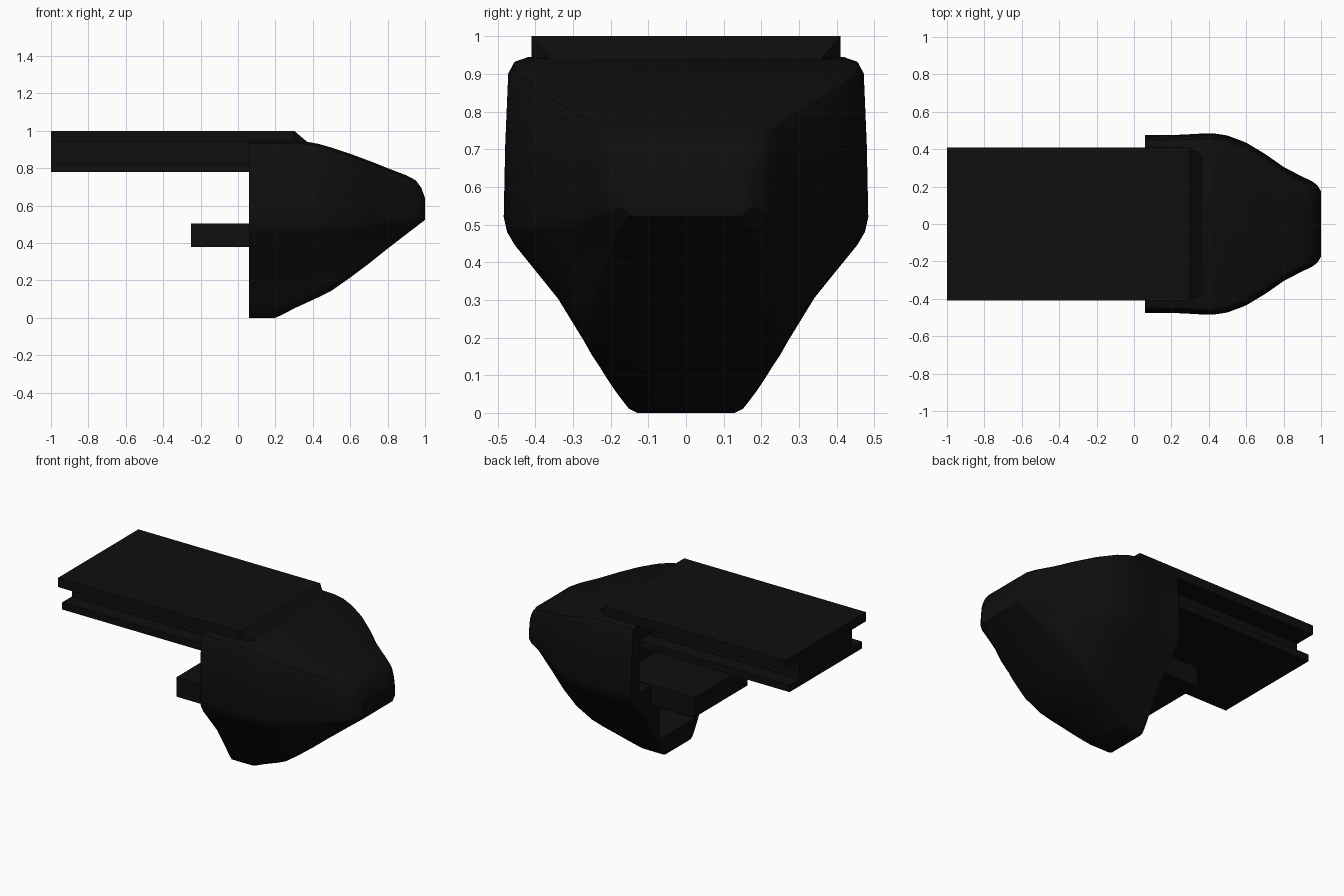
import bpy, bmesh

if "Cube" in bpy.data.objects:
    bpy.data.objects.remove(bpy.data.objects["Cube"])

black = bpy.data.materials.new("matte_black")
black.diffuse_color = (0.0045, 0.0045, 0.0045, 1)
black.use_nodes = True
black.node_tree.nodes["Principled BSDF"].inputs["Base Color"].default_value = black.diffuse_color


def make(name, bm):
    bmesh.ops.recalc_face_normals(bm, faces=bm.faces)
    mesh = bpy.data.meshes.new(name)
    bm.to_mesh(mesh)
    bm.free()
    obj = bpy.data.objects.new(name, mesh)
    bpy.context.collection.objects.link(obj)
    mesh.materials.append(black)
    return obj


def loft(name, rings):
    """Skin a list of closed rings of points and cap both ends."""
    bm = bmesh.new()
    loops = [[bm.verts.new(p) for p in ring] for ring in rings]
    n = len(loops[0])
    for a, b in zip(loops, loops[1:]):
        for i in range(n):
            j = (i + 1) % n
            bm.faces.new((a[i], a[j], b[j], b[i]))
    bm.faces.new(loops[0])
    bm.faces.new(loops[-1])
    return make(name, bm)


def mirrored(half):
    """Full (y, z) outline from its +y half."""
    return half + [(-y, z) for y, z in reversed(half)]


def box(name, x0, x1, half, z0, z1):
    ring = mirrored([(half, z1), (half, z0)])
    return loft(name, [[(x, y, z) for y, z in ring] for x in (x0, x1)])


# Nose cowl: x, top z, bottom z, half width, bottom half width, ridge z
stations = [
    (.06, .945, 0, .475, .13, .52), (.20, .945, 0, .476, .13, .52),
    (.24, .945, .018, .477, .145, .52), (.30, .945, .05, .48, .17, .52),
    (.37, .941, .082, .484, .19, .52), (.43, .93, .11, .484, .21, .52),
    (.50, .91, .145, .473, .23, .52), (.60, .877, .215, .435, .25, .52),
    (.70, .84, .29, .375, .24, .52), (.80, .80, .37, .305, .215, .52),
    (.90, .762, .447, .253, .19, .525), (.95, .735, .485, .23, .175, .53),
    (.98, .695, .508, .207, .165, .54), (1.0, .64, .523, .175, .15, .55),
]
# Flank curve from bottom corner to ridge, as fractions of width and height
flank = [(1, 1), (.97, .91), (.9, .83), (.5, .5), (.225, .2), (.14, .1), (.06, .02), (0, 0)]


def cowl_ring(x, top, bottom, w, b, ridge):
    t = w - .012
    half = [(t - .05, top), (t - .015, top - .012), (t, top - .04),
            (w - .004, (top - .04 + ridge) / 2)]
    half += [(b + (w - b) * u, bottom + (ridge - bottom) * v) for u, v in flank]
    return [(x, y, z) for y, z in mirrored(half)]


cowl = loft("nose_cowl", [cowl_ring(*s) for s in stations])
bpy.context.view_layer.objects.active = cowl
cowl.select_set(True)
bpy.ops.object.shade_smooth_by_angle(angle=0.6)
for i in (0, -1):  # keep flat end caps
    cowl.data.polygons[len(cowl.data.polygons) - 1 + i].use_smooth = False

# Recesses in the rear face of the cowl
for name, half, z0, z1 in (("upper_recess_cutter", .385, .50, .84),
                           ("lower_recess_cutter", .18, .12, .38)):
    cutter = box(name, 0, .30, half, z0, z1)
    cutter.hide_render = True
    cutter.hide_set(True)
    mod = cowl.modifiers.new(name, 'BOOLEAN')
    mod.operation = 'DIFFERENCE'
    mod.solver = 'EXACT'
    mod.object = cutter

# Grooved slide rail: top plate with bevelled front, neck, lower plate
top, low = (.41, 1.0), (.41, .94)
loft("rail_top_plate", [
    [(-1, y, z) for y, z in mirrored([top, low])],
    [(.30, y, z) for y, z in mirrored([top, low])],
    [(.37, y, z) for y, z in mirrored([(.36, .9405), (.36, .94)])],
])
box("rail_neck", -1, .30, .27, .824, .941)
box("rail_lower_plate", -1, .30, .37, .78, .825)

# Rear tongue
box("rear_tongue", -.25, .35, .27, .378, .505)
